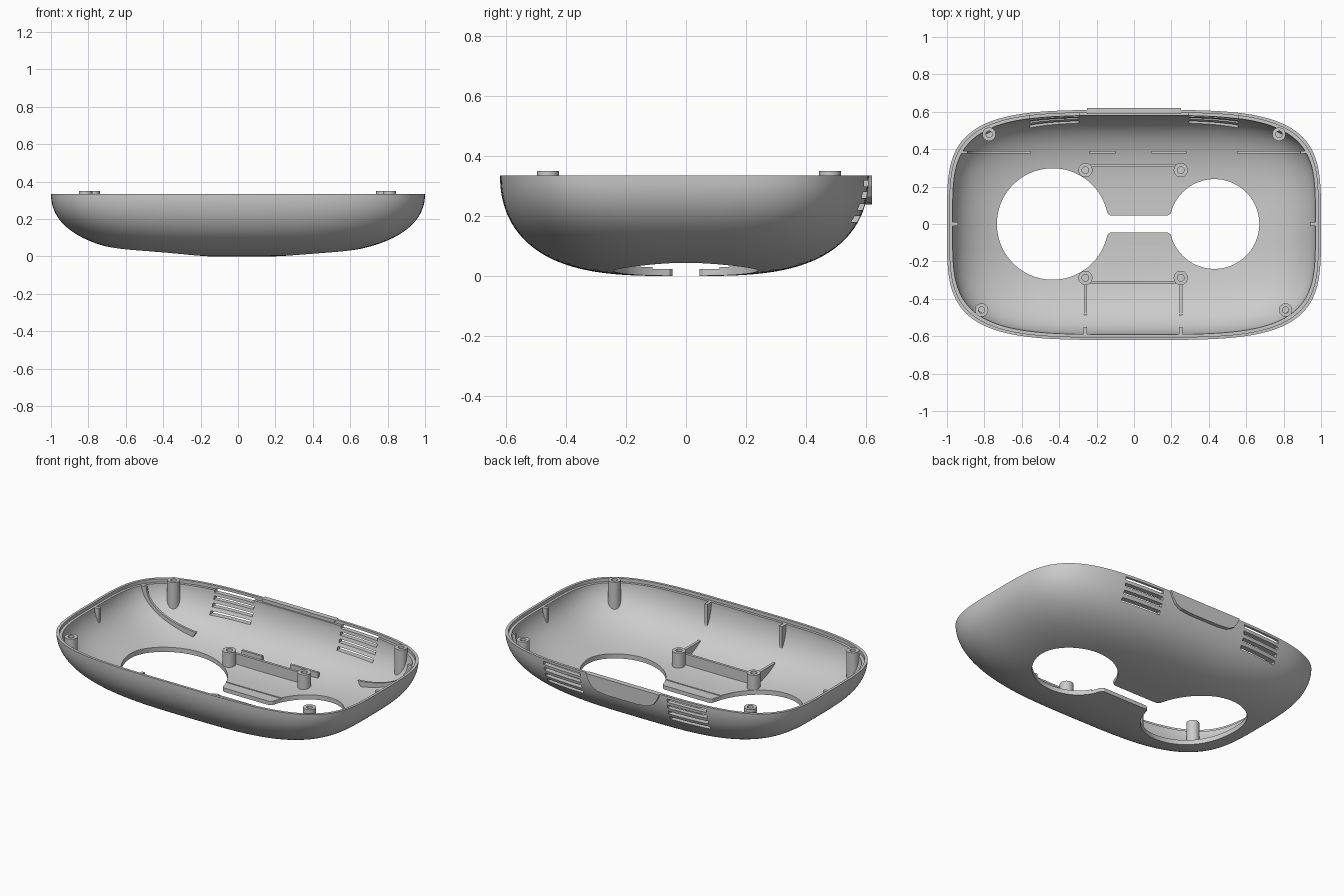
import bpy, bmesh, math

if "Cube" in bpy.data.objects:
    bpy.data.objects.remove(bpy.data.objects["Cube"])

H, B, CY, T = 0.335, 0.615, -0.005, 0.028   # shell height, half depth, y shift, wall
P, Q, N0, N1 = 3.3, 2.2, 2.9, 4.0           # profile powers, plan powers at floor and rim


def expo(z):
    return N0 + (N1 - N0) * math.sqrt(max(0, min(1, z / H)))


def scale_at(z):
    return (1 - (1 - z / H) ** Q) ** (1 / P)


def surf_z(x, y):
    """Height of the outer shell skin under a point."""
    lo, hi = 0.0001, H
    for _ in range(30):
        z = (lo + hi) / 2
        s, n = scale_at(z), expo(z)
        if (abs(x) / s) ** n + (abs(y - CY) / (B * s)) ** n > 1:
            lo = z
        else:
            hi = z
    return hi


def surf_x(z, y):
    """Half width of the outer shell skin at a height and depth."""
    s, n = scale_at(z), expo(z)
    return s * max(0, 1 - (abs(y - CY) / (B * s)) ** n) ** (1 / n)


def loft(name, rings, smooth=True):
    """Closed skin through rings with equal point counts, capped at both ends."""
    bm = bmesh.new()
    vs = [[bm.verts.new(p) for p in r] for r in rings]
    n = len(vs[0])
    for a, b in zip(vs, vs[1:]):
        for i in range(n):
            j = (i + 1) % n
            bm.faces.new((a[i], a[j], b[j], b[i]))
    bm.faces.new(vs[0][::-1])
    bm.faces.new(vs[-1])
    bmesh.ops.recalc_face_normals(bm, faces=bm.faces)
    me = bpy.data.meshes.new(name)
    bm.to_mesh(me)
    bm.free()
    ob = bpy.data.objects.new(name, me)
    bpy.context.collection.objects.link(ob)
    if smooth:
        shade(ob)
    return ob


def shade(ob):
    bpy.ops.object.select_all(action='DESELECT')
    ob.select_set(True)
    bpy.context.view_layer.objects.active = ob
    bpy.ops.object.shade_smooth_by_angle(angle=math.radians(30))


def prism(name, pts, z0, z1):
    return loft(name, [[(x, y, z) for x, y in pts] for z in (z0, z1)], False)


def rect(x0, x1, y0, y1):
    return [(x0, y0), (x1, y0), (x1, y1), (x0, y1)]


def circle(x, y, r, n):
    return [(x + r * math.cos(2 * math.pi * i / n), y + r * math.sin(2 * math.pi * i / n))
            for i in range(n)]


def slab_y(name, pts, y0, y1):
    """Polygon in xz pushed along y."""
    return loft(name, [[(x, y, z) for x, z in pts] for y in (y0, y1)], False)


def on_floor(x, y):
    return (x, y, surf_z(x, y) + 0.012)


def rib(name, x0, x1, y0, y1, top, steps=8):
    """Flat-topped wall whose lower edge follows the shell."""
    along_x = x1 - x0 > y1 - y0
    rings = []
    for i in range(steps + 1):
        f = i / steps
        if along_x:
            x = x0 + (x1 - x0) * f
            ends = [(x, y0), (x, y1)]
        else:
            y = y0 + (y1 - y0) * f
            ends = [(x0, y), (x1, y)]
        lo = [on_floor(*e) for e in ends]
        hi = [(e[0], e[1], max(top, l[2] + 0.001)) for e, l in zip(ends, lo)]
        rings.append([lo[0], lo[1], hi[1], hi[0]])
    return loft(name, rings, False)


def boss(name, x, y, r, hole, top, depth):
    """Screw post standing on the shell."""
    o, i = circle(x, y, r, 28), circle(x, y, hole, 28)
    loft(name, [[on_floor(*p) for p in o], [(*p, top) for p in o],
                [(*p, top) for p in i], [(*p, top - depth) for p in i]])


# Shell: outer skin, stepped rim, inner skin
def outline(ax, ay, z, n, count=200):
    pts = []
    for k in range(count):
        a = 2 * math.pi * (k + 0.5) / count
        c, s = math.cos(a), math.sin(a)
        pts.append((math.copysign(abs(c) ** (2 / n), c) * ax,
                    CY + math.copysign(abs(s) ** (2 / n), s) * ay, z))
    return pts


prof = []
for k in range(1, 41):
    t = math.pi / 2 * (k / 40) ** 1.2
    prof.append((math.sin(t) ** (2 / P), H * (1 - max(0, math.cos(t)) ** (2 / Q))))
rings = [outline(s, B * s, z, expo(z)) for s, z in prof]
for d, z in ((0.015, H), (0.015, H - 0.02), (0.03, H - 0.02)):
    rings.append(outline(1 - d, B - d, z, N1))
for k in range(len(prof) - 2, 0, -1):
    (s0, z0), (s, z), (s1, z1) = prof[k - 1:k + 2]
    ds, dz = s1 - s0, z1 - z0
    l = math.hypot(ds, dz)
    d, zi = T * dz / l, z + T * ds / l
    if zi < H - 0.025:
        rings.append(outline(s - d, B * s - d, zi, expo(z)))
shell = loft("shell", rings, False)

# Openings: two round windows, joining slot with a lowered ledge, back vents
cutters = [prism("cut_window_left", circle(-0.435, 0, 0.298, 96), -0.1, 0.2),
           prism("cut_window_right", circle(0.43, 0, 0.24, 96), -0.1, 0.2),
           prism("cut_ledge", rect(-0.25, 0.3, -0.112, 0.112), 0.024, 0.18)]
corner = [(0.18, 0.045), (0.195, 0.055), (0.21, 0.09), (0.3, 0.09)]
right = [(x, -y) for x, y in corner] + corner[::-1]
left = [(0.055 - x, y) for x, y in right[::-1]]
cutters.append(prism("cut_slot", right + left, -0.1, 0.19))
for side in (-1, 1):
    for z in (0.19, 0.23, 0.27, 0.309):
        x = side * 0.425
        cutters.append(prism("cut_vent", rect(x - 0.13, x + 0.13, 0.45, 0.7), z - 0.01, z + 0.01))
bpy.context.view_layer.objects.active = shell
for c in cutters:
    c.hide_render = True
    m = shell.modifiers.new("cut", 'BOOLEAN')
    m.operation, m.solver, m.object = 'DIFFERENCE', 'EXACT', c
    bpy.ops.object.modifier_apply(modifier=m.name)
    bpy.data.objects.remove(c)
shade(shell)

# Back pad with curved lower edge
slab_y("back_pad", [(-0.25, H), (-0.235, 0.3), (-0.21, 0.265), (-0.17, 0.245), (-0.1, 0.238),
                    (0.1, 0.238), (0.17, 0.245), (0.21, 0.265), (0.235, 0.3), (0.25, H)],
       0.588, 0.62)

# Corner screw posts
for x, y in ((-0.775, 0.48), (0.775, 0.48), (-0.815, -0.46), (0.81, -0.46)):
    boss("corner_post", x, y, 0.036, 0.017, 0.35, 0.1)

# Inner posts and linking walls
for side in (-1, 1):
    for x in (-0.26, 0.25):
        boss("inner_post", x, side * 0.288, 0.038, 0.018, 0.13, 0.07)
    y = side * 0.312
    rib("link_wall", -0.235, 0.225, y - 0.008, y + 0.008, 0.11)

# Front braces and upright wall ribs
for x in (-0.26, 0.25):
    rib("floor_brace", x - 0.008, x + 0.008, -0.5, -0.315, 0.115)
    rib("front_rib", x - 0.01, x + 0.01, -0.598, -0.55, 0.315)
rib("side_rib_left", -0.98, -0.94, -0.01, 0.01, 0.315)
rib("side_rib_right", 0.94, 0.98, -0.01, 0.01, 0.315)

# Back rail: two low strips and two curved ends climbing the side walls
for x0, x1 in ((-0.24, -0.1), (0.09, 0.28)):
    rib("back_rail", x0, x1, 0.377, 0.391, 0.1)
za = surf_z(0.58, 0.385)
for side in (-1, 1):
    outer, inner = [], []
    for k in range(15):
        f = k / 14
        z = za + (0.315 - za) * f ** 1.5
        x = surf_x(z, 0.385)
        outer.append((side * (x - 0.016 * f), z + 0.014 * (1 - f)))
        inner.append((side * (x - 0.03 - 0.035 * f), z + 0.06 * (1 - f)))
    slab_y("curved_rail", outer + inner[::-1], 0.377, 0.391)
